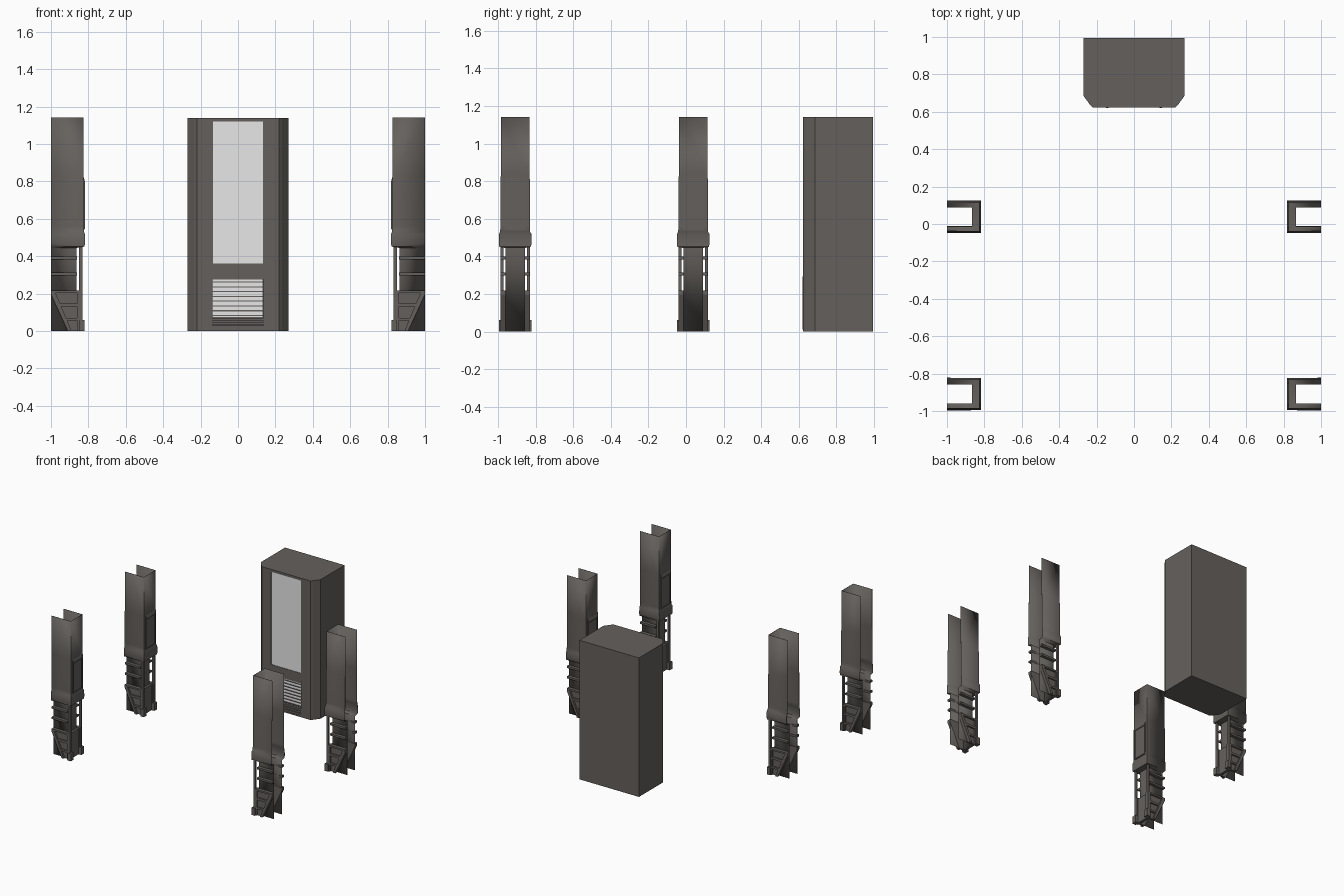
import bpy, bmesh
from mathutils import Matrix

if "Cube" in bpy.data.objects:
    bpy.data.objects.remove(bpy.data.objects["Cube"])


def material(name, rgb):
    m = bpy.data.materials.new(name)
    m.diffuse_color = (*rgb, 1)
    m.use_nodes = True
    m.node_tree.nodes["Principled BSDF"].inputs["Base Color"].default_value = m.diffuse_color
    return m


METAL = material("warm_dark_metal", (0.130, 0.118, 0.108))
LIGHT = material("light_panel", (0.80, 0.80, 0.80))


def prism(bm, pts, lo, hi, axis):
    """Extrude a 2D outline: axis 'y' takes (x, z) points, axis 'z' takes (x, y)."""
    def at(p, d):
        return (p[0], d, p[1]) if axis == 'y' else (p[0], p[1], d)
    a = [bm.verts.new(at(p, lo)) for p in pts]
    b = [bm.verts.new(at(p, hi)) for p in pts]
    bm.faces.new(a)
    bm.faces.new(b)
    for i in range(len(pts)):
        j = (i + 1) % len(pts)
        bm.faces.new((a[i], a[j], b[j], b[i]))


def box(bm, x0, x1, y0, y1, z0, z1):
    prism(bm, [(x0, y0), (x1, y0), (x1, y1), (x0, y1)], z0, z1, 'z')


def finish(name, bm, mat=METAL, matrix=Matrix(), smooth=False):
    bmesh.ops.transform(bm, matrix=matrix, verts=bm.verts)
    bmesh.ops.recalc_face_normals(bm, faces=bm.faces)
    me = bpy.data.meshes.new(name)
    bm.to_mesh(me)
    bm.free()
    ob = bpy.data.objects.new(name, me)
    bpy.context.collection.objects.link(ob)
    me.materials.append(mat)
    bpy.ops.object.select_all(action='DESELECT')
    bpy.context.view_layer.objects.active = ob
    ob.select_set(True)
    if smooth:
        bpy.ops.object.shade_smooth_by_angle(angle=0.6)
    return ob


# ---- Pillars: U-shaped sections open towards the outside ----
# (height, half width, x of the closed side)
SECTIONS = [(1.142, .075, .828), (.83, .075, .828), (.81, .077, .826),
            (.56, .077, .826), (.53, .079, .824), (.52, .085, .820),
            (.47, .086, .819), (.452, .084, .821), (.445, .051, .865), (0, .051, .865)]


def pillar(tag, sx, yc):
    place = Matrix.Translation((0, yc, 0)) @ Matrix.Diagonal((sx, 1, 1, 1))

    # thin folded shell with collar
    bm = bmesh.new()
    rows = [[bm.verts.new(p) for p in ((1, -w, z), (x, -w, z), (x, w, z), (1, w, z))]
            for z, w, x in SECTIONS]
    for a, b in zip(rows, rows[1:]):
        for i in range(3):
            bm.faces.new((a[i], a[i + 1], b[i + 1], b[i]))
    shell = finish("pillar_shell_" + tag, bm, METAL, place, True)
    mod = shell.modifiers.new("sheet", 'SOLIDIFY')
    mod.thickness, mod.offset = 0.002, 0

    # access panel with an inset face
    bm = bmesh.new()
    prism(bm, [(.830, .54), (.817, .545), (.817, .795), (.826, .825), (.830, .825)],
          -.057, .057, 'y')
    bmesh.ops.recalc_face_normals(bm, faces=bm.faces)
    front = [f for f in bm.faces if f.normal.x < -.99]
    bmesh.ops.inset_region(bm, faces=front, thickness=.008)
    bmesh.ops.translate(bm, verts=front[0].verts, vec=(.004, 0, 0))
    finish("access_panel_" + tag, bm, METAL, place)

    # base: posts, rungs, slanted brace frame, feet
    bm = bmesh.new()
    box(bm, .845, .865, -.05, .05, 0, .21)

    for s in (-1, 1):
        def side(pts, depth, start=.05):
            prism(bm, pts, s * start, s * depth, 'y')

        def bar(x0, x1, z0, z1, depth, start=.05):
            side([(x0, z0), (x1, z0), (x1, z1), (x0, z1)], depth, start)

        bar(.832, .849, 0, .45, .079, .062)
        bar(.820, .850, 0, .06, .086)
        for z in (.305, .39):
            bar(.862, 1, z - .008, z + .008, .077)
        side([(.835, 0), (.91, 0), (.995, .205), (.835, .205)], .064)
        side([(.89, 0), (.91, 0), (1, .195), (1, .215), (.98, .215)], .078)
        bar(.835, 1, .203, .217, .078)
        side([(.835, .13), (.948, .13), (.956, .148), (.835, .148)], .076)
        side([(.835, .055), (.915, .055), (.923, .07), (.835, .07)], .076)
        bar(.835, .86, 0, .21, .076)
    finish("pillar_base_" + tag, bm, METAL, place)


for yname, yc in (("front", -.909), ("middle", .038)):
    for xname, sx in (("left", -1), ("right", 1)):
        pillar(yname + "_" + xname, sx, yc)

# ---- Cabinet with chamfered front corners ----
half = [(.22, .622), (.235, .637), (.27, .685), (.27, .995)]
bm = bmesh.new()
prism(bm, half + [(-x, y) for x, y in reversed(half)], 0, 1.14, 'z')
cabinet = finish("cabinet_body", bm)

# recesses for the screen and the vent
bm = bmesh.new()
box(bm, -.135, .135, .55, .628, .36, 1.12)
box(bm, -.148, .148, .55, .640, .012, .29)
cutter = finish("recess_cutter", bm)
cutter.hide_render = True
bpy.context.view_layer.objects.active = cabinet
cut = cabinet.modifiers.new("recesses", 'BOOLEAN')
cut.object, cut.operation, cut.solver = cutter, 'DIFFERENCE', 'EXACT'
bpy.ops.object.modifier_apply(modifier=cut.name)
bpy.data.objects.remove(cutter)

# lit screen and lit vent backing
bm = bmesh.new()
box(bm, -.135, .135, .625, .629, .36, 1.12)
finish("screen", bm, LIGHT)
bm = bmesh.new()
box(bm, -.135, .132, .632, .641, .075, .276)
finish("vent_backlight", bm, LIGHT)

# vent frame, louvres and lower grille
bm = bmesh.new()
for s in (-1, 1):
    box(bm, s * .136, s * .150, .620, .641, .01, .292)
box(bm, -.14, .14, .624, .641, .276, .29)
for i in range(8):
    z = .080 + i * .0255
    box(bm, -.137, .137, .627, .634, z, z + .006)
for z in (.014, .034, .054):
    prism(bm, [(-.137, z), (.137, z), (.137, z + .015), (-.137, z + .015)], .622, .641, 'y')
finish("vent_louvres", bm)
